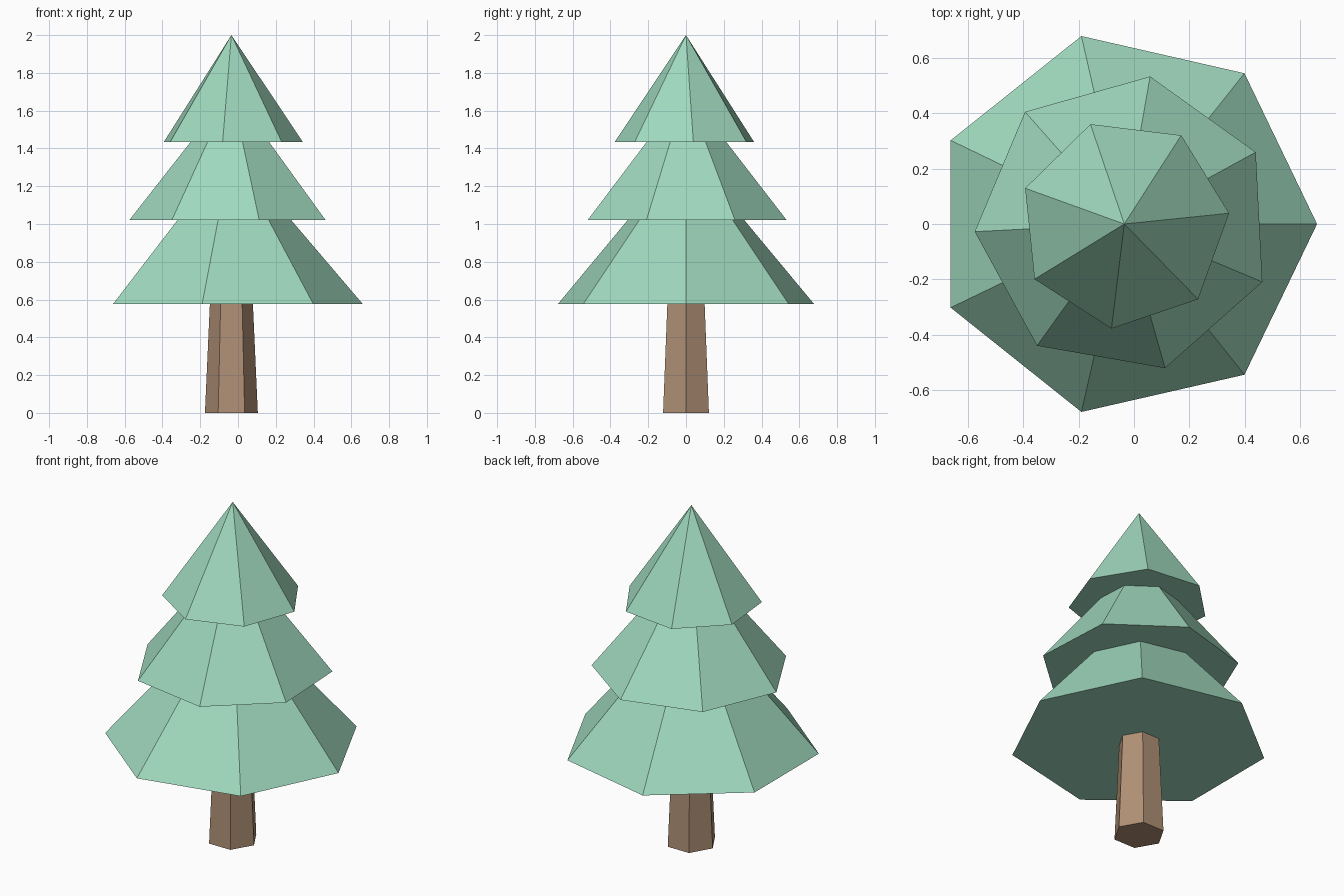
import bpy, math
from mathutils import Matrix

if "Cube" in bpy.data.objects:
    bpy.data.objects.remove(bpy.data.objects["Cube"])

AXIS_X = -0.035  # trunk axis; odd-sided tiers shift the bounding centre


def material(name, colour):
    m = bpy.data.materials.new(name)
    m.diffuse_color = (*colour, 1)
    m.use_nodes = True
    m.node_tree.nodes["Principled BSDF"].inputs["Base Color"].default_value = m.diffuse_color
    return m


def cone(name, sides, r_bottom, r_top, z0, z1, turn, mat):
    """Flat-faced upright cone with its first corner at angle `turn` from +x."""
    bpy.ops.mesh.primitive_cone_add(vertices=sides, radius1=r_bottom, radius2=r_top,
                                    depth=z1 - z0, location=(AXIS_X, 0, (z0 + z1) / 2))
    ob = bpy.context.object
    ob.name = name
    # primitive's first corner points along +y
    ob.data.transform(Matrix.Rotation(turn - math.pi / 2, 4, 'Z'))
    ob.data.materials.append(mat)
    return ob


green = material("needle green", (0.352, 0.694, 0.515))
brown = material("bark brown", (0.43, 0.28, 0.178))

# Tapered six-sided trunk, ending just inside the lowest tier
cone("trunk", 6, 0.14, 0.112, 0, 0.62, 0, brown)

# Three seven-sided foliage tiers, each turned half a radian further
tiers = [("lower_foliage", 0.695, 0.577, 1.392),
         ("middle_foliage", 0.54, 1.022, 1.71),
         ("top_foliage", 0.38, 1.435, 2.0)]
for i, (name, radius, z0, z1) in enumerate(tiers):
    cone(name, 7, radius, 0, z0, z1, 0.5 * i, green)
